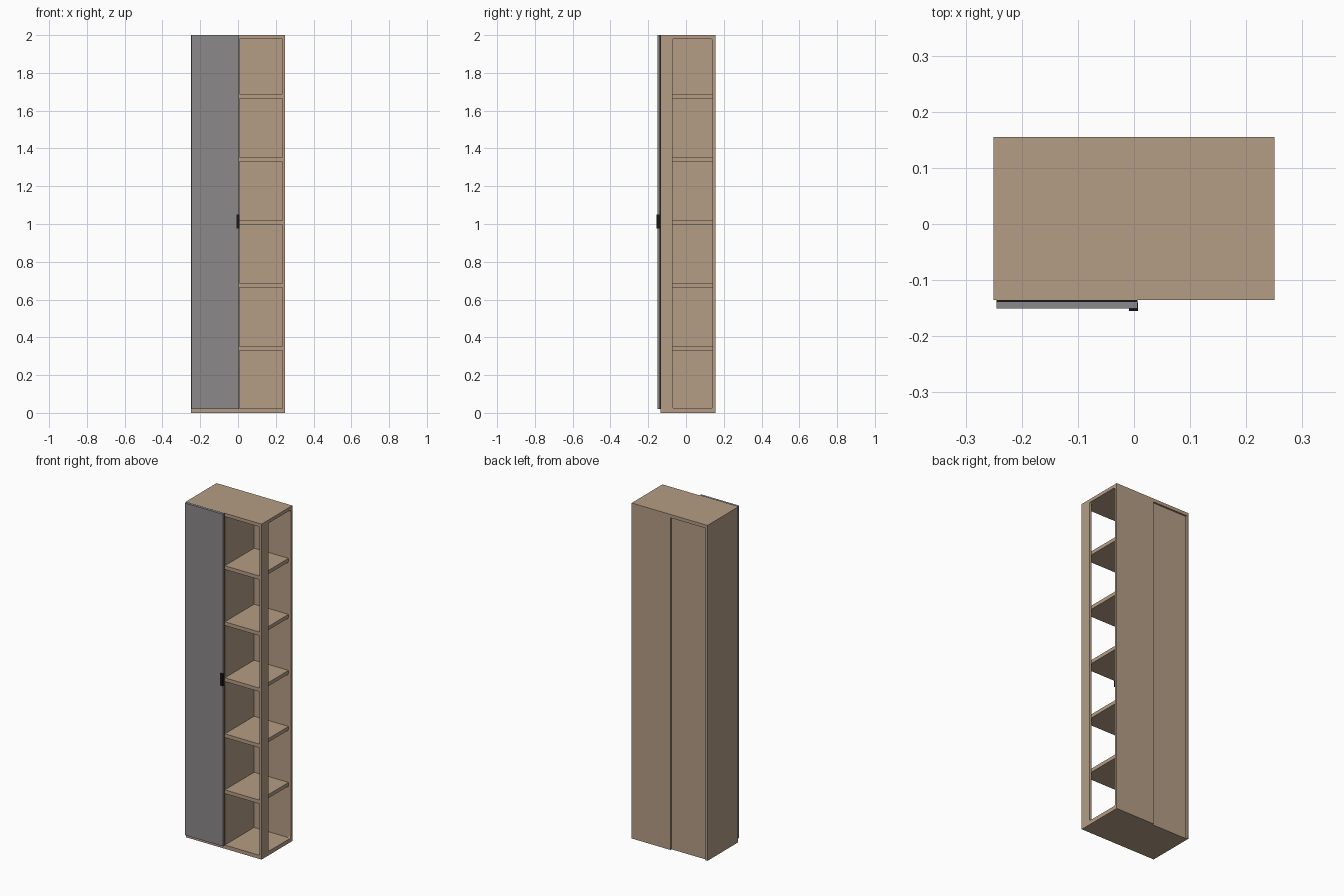
import bpy, bmesh, math
from mathutils import Vector

if "Cube" in bpy.data.objects:
    bpy.data.objects.remove(bpy.data.objects["Cube"])


def material(name, rgb):
    m = bpy.data.materials.new(name)
    m.diffuse_color = (*rgb, 1.0)
    m.use_nodes = True
    m.node_tree.nodes["Principled BSDF"].inputs["Base Color"].default_value = m.diffuse_color
    return m


WOOD = material("tan_wood", (0.46, 0.34, 0.235))
GREY = material("grey_door_paint", (0.26, 0.25, 0.25))
BLACK = material("black_trim", (0.008, 0.008, 0.008))


def finish(name, bm, mat):
    bmesh.ops.recalc_face_normals(bm, faces=bm.faces[:])
    mesh = bpy.data.meshes.new(name)
    bm.to_mesh(mesh)
    bm.free()
    mesh.materials.append(mat)
    ob = bpy.data.objects.new(name, mesh)
    bpy.context.collection.objects.link(ob)
    return ob


def box(name, x, y, z, mat):
    bm = bmesh.new()
    bmesh.ops.create_cube(bm, size=1)
    for v in bm.verts:
        v.co = Vector([a + (b - a) * (c + 0.5) for (a, b), c in zip((x, y, z), v.co)])
    return finish(name, bm, mat)


def loop(bm, x, y, z, radius, steps=4):
    # rectangle in the yz plane, with rounded corners when radius > 0
    pts = []
    corners = [(y[1], z[1], -1, -1), (y[0], z[1], 1, -1), (y[0], z[0], 1, 1), (y[1], z[0], -1, 1)]
    for i, (cy, cz, sy, sz) in enumerate(corners):
        for k in range(steps + 1 if radius else 1):
            a = math.pi / 2 * (i + k / steps)
            off = (radius * (sy + math.cos(a)), radius * (sz + math.sin(a)))
            pts.append(bm.verts.new((x, cy + off[0], cz + off[1])))
    return [bm.edges.new((p, pts[(i + 1) % len(pts)])) for i, p in enumerate(pts)]


FRONT, BACK, INNER = -0.135, 0.155, 0.14
T = 0.015          # side board thickness
DIV = (-0.007, 0.008)

# Carcass boards
box("left_side", (-0.25, -0.238), (FRONT, BACK), (0, 2), WOOD)
box("divider", DIV, (FRONT, INNER), (0.022, 1.98), WOOD)
box("top_board", (-0.238, 0.25 - T), (FRONT, BACK), (1.98, 2), WOOD)
box("bottom_board_left", (-0.238, DIV[0]), (FRONT, 0.145), (0, 0.022), WOOD)
box("bottom_board_right", (DIV[0], 0.25 - T), (FRONT, BACK), (0, 0.022), WOOD)

# Back: flush on the shelf half, slightly recessed on the door half
box("back_right", (DIV[0], 0.25 - T), (INNER, BACK), (0.022, 1.98), WOOD)
box("back_left", (-0.238, DIV[0]), (0.133, 0.145), (0.022, 1.98), WOOD)

# Right side board with a tall rounded window
bm = bmesh.new()
edges = loop(bm, 0.25 - T, (FRONT, BACK), (0, 2), 0)
edges += loop(bm, 0.25 - T, (-0.072, INNER), (0.024, 1.98), 0.01)
faces = bmesh.ops.triangle_fill(bm, edges=edges, use_beauty=True)["geom"]
faces = [f for f in faces if isinstance(f, bmesh.types.BMFace)]
out = bmesh.ops.extrude_face_region(bm, geom=faces, use_keep_orig=True)["geom"]
bmesh.ops.translate(bm, vec=(T, 0, 0), verts=[v for v in out if isinstance(v, bmesh.types.BMVert)])
finish("right_side_window_board", bm, WOOD)

# Open shelves
for i in range(5):
    zc = 0.34 + i * 0.334
    box(f"shelf_{i + 1}", (DIV[1], 0.25 - T), (FRONT, INNER), (zc - 0.011, zc + 0.011), WOOD)

# Door with black backing, and handle gripping its edge
box("door_backing", (-0.245, 0.006), (-0.139, FRONT), (0.02, 2), BLACK)
box("door", (-0.245, 0.006), (-0.151, -0.139), (0.02, 2), GREY)
box("door_handle", (-0.009, 0.0075), (-0.155, -0.14), (0.975, 1.05), BLACK)
